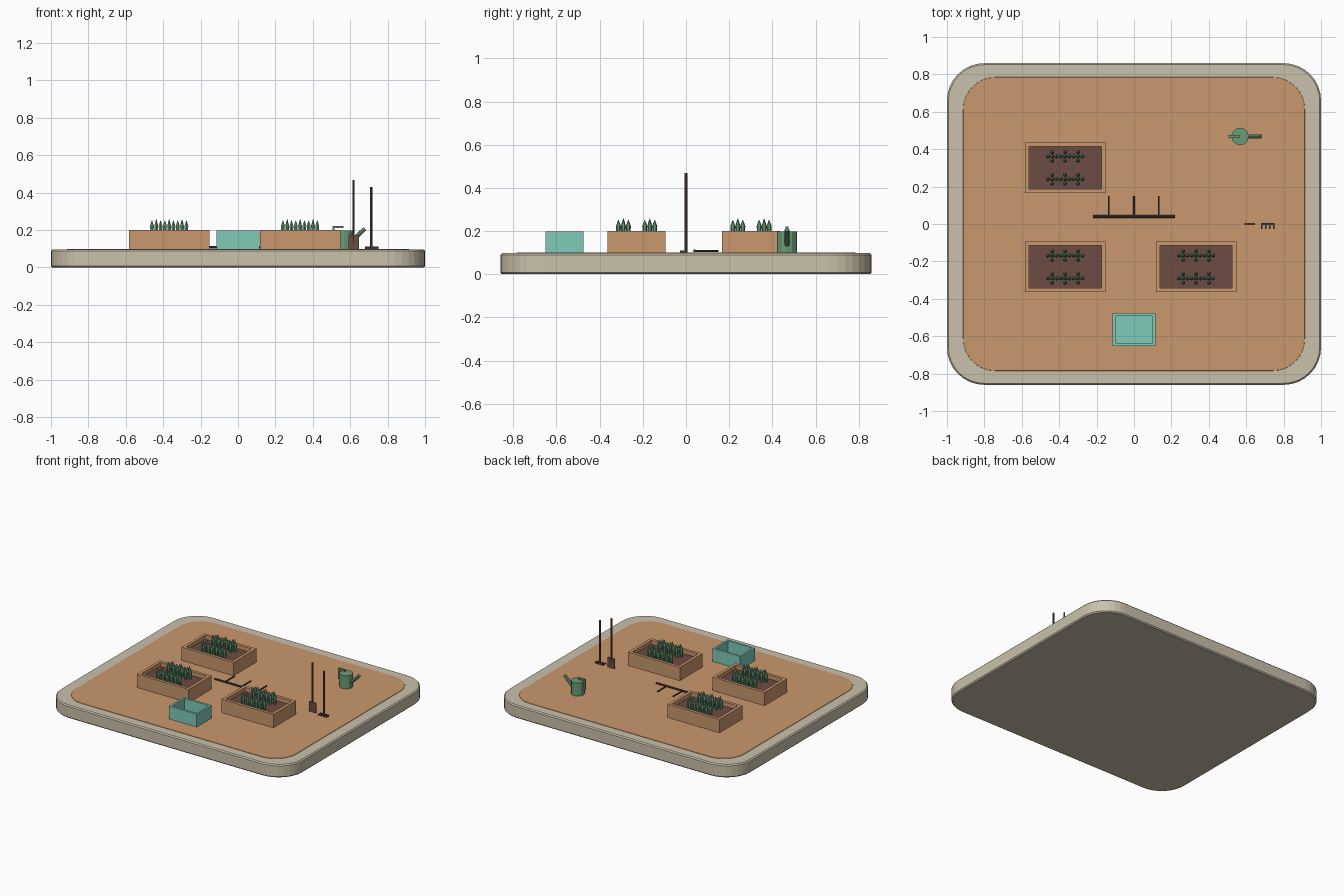
import bpy, bmesh, math
from mathutils import Vector, Matrix

if "Cube" in bpy.data.objects:
    bpy.data.objects.remove(bpy.data.objects["Cube"])


def material(name, hexcode):
    def lin(c):
        c /= 255
        return c / 12.92 if c <= 0.04045 else ((c + 0.055) / 1.055) ** 2.4
    m = bpy.data.materials.new(name)
    m.diffuse_color = [lin(int(hexcode[i:i + 2], 16)) for i in (0, 2, 4)] + [1]
    m.use_nodes = True
    m.node_tree.nodes["Principled BSDF"].inputs["Base Color"].default_value = m.diffuse_color
    return m


STONE = material("pale stone", "CBC1AC")
CLAY = material("terracotta", "CB986E")
SOIL = material("soil brown", "6D4C43")
GREEN = material("leaf green", "6B9B78")
TEAL = material("teal", "80CBBA")
DARK = material("dark metal", "4A4341")


def finish(bm, name, mat):
    bmesh.ops.recalc_face_normals(bm, faces=bm.faces)
    me = bpy.data.meshes.new(name)
    bm.to_mesh(me)
    bm.free()
    me.materials.append(mat)
    ob = bpy.data.objects.new(name, me)
    bpy.context.collection.objects.link(ob)
    return ob


def add_box(bm, x0, x1, y0, y1, z0, z1):
    m = Matrix.Translation(((x0 + x1) / 2, (y0 + y1) / 2, (z0 + z1) / 2)) @ \
        Matrix.Diagonal((x1 - x0, y1 - y0, z1 - z0, 1))
    bmesh.ops.create_cube(bm, size=1, matrix=m)


def add_rod(bm, a, b, r1, r2=None, sides=8):
    a, b = Vector(a), Vector(b)
    d = b - a
    m = Matrix.Translation((a + b) / 2) @ d.to_track_quat('Z', 'Y').to_matrix().to_4x4()
    bmesh.ops.create_cone(bm, cap_ends=True, segments=sides, radius1=r1,
                          radius2=r1 if r2 is None else r2, depth=d.length, matrix=m)


def slab(name, hx, hy, r, z0, z1, bevel, mat):
    # rounded rectangle rings stacked with a small edge bevel
    bm = bmesh.new()
    rings = []
    for z, inset in ((z0, bevel), (z0 + bevel, 0), (z1 - bevel, 0), (z1, bevel)):
        ring = []
        for k, (sx, sy) in enumerate(((1, 1), (-1, 1), (-1, -1), (1, -1))):
            for i in range(9):
                a = math.pi / 2 * (k + i / 8)
                ring.append(bm.verts.new((sx * (hx - r) + (r - inset) * math.cos(a),
                                          sy * (hy - r) + (r - inset) * math.sin(a), z)))
        rings.append(ring)
    for lo, hi in zip(rings, rings[1:]):
        for i in range(len(lo)):
            j = (i + 1) % len(lo)
            bm.faces.new((lo[i], lo[j], hi[j], hi[i]))
    bm.faces.new(rings[0])
    bm.faces.new(rings[-1])
    return finish(bm, name, mat)


def add_walls(bm, cx, cy, hx, hy, t, z0, z1):
    for s in (-1, 1):
        ys = sorted((cy + s * hy, cy + s * (hy - t)))
        add_box(bm, cx - hx, cx + hx, *ys, z0, z1)
        xs = sorted((cx + s * hx, cx + s * (hx - t)))
        add_box(bm, *xs, cy - hy + t, cy + hy - t, z0, z1)


# plinth and ground
slab("plinth", 1.0, 0.86, 0.2, 0.0, 0.097, 0.008, STONE)
slab("ground", 0.913, 0.785, 0.17, 0.05, 0.1, 0.001, CLAY)

# raised beds with soil and plants
for n, (cx, cy) in enumerate(((-0.368, 0.301), (-0.368, -0.229), (0.332, -0.229))):
    bm = bmesh.new()
    add_walls(bm, cx, cy, 0.215, 0.135, 0.022, 0.098, 0.2)
    finish(bm, f"bed_frame_{n}", CLAY)
    bm = bmesh.new()
    add_box(bm, cx - 0.193, cx + 0.193, cy - 0.113, cy + 0.113, 0.098, 0.17)
    finish(bm, f"bed_soil_{n}", SOIL)
    bm = bmesh.new()
    for i in (-1, 0, 1):
        for j in (-1, 1):
            for dx, dy in ((0, 0), (1, 0), (-1, 0), (0, 1), (0, -1)):
                x, y = cx + i * 0.069 + dx * 0.023, cy + j * 0.061 + dy * 0.023
                top = 0.252 if dx or dy else 0.258
                add_rod(bm, (x, y, 0.165), (x, y, 0.222), 0.007, 0.012, 6)
                add_rod(bm, (x, y, 0.222), (x, y, top), 0.012, 0.001, 6)
    finish(bm, f"bed_plants_{n}", GREEN)

# open teal crate
bm = bmesh.new()
add_walls(bm, 0, -0.564, 0.115, 0.088, 0.016, 0.099, 0.197)
add_box(bm, -0.1, 0.1, -0.637, -0.491, 0.099, 0.115)
finish(bm, "crate", TEAL)

# pipe with three branches
bm = bmesh.new()
add_rod(bm, (-0.218, 0.04, 0.108), (0.218, 0.04, 0.108), 0.007)
for x in (-0.135, 0, 0.132):
    add_rod(bm, (x, 0.04, 0.108), (x, 0.15, 0.108), 0.005)
finish(bm, "water_pipe", DARK)

# shovel
bm = bmesh.new()
add_rod(bm, (0.617, 0, 0.13), (0.617, 0, 0.468), 0.006)
add_box(bm, 0.59, 0.647, -0.005, 0.005, 0.1, 0.172)
finish(bm, "shovel", SOIL)

# rake
bm = bmesh.new()
add_rod(bm, (0.712, 0, 0.1), (0.712, 0, 0.43), 0.006)
finish(bm, "rake_handle", SOIL)
bm = bmesh.new()
add_box(bm, 0.68, 0.75, -0.005, 0.005, 0.1, 0.111)
for i in range(4):
    x = 0.684 + i * 0.0207
    add_box(bm, x - 0.004, x + 0.004, -0.028, -0.004, 0.101, 0.109)
finish(bm, "rake_head", DARK)

# watering can: body, spout, bent handle
bm = bmesh.new()
add_rod(bm, (0.567, 0.468, 0.099), (0.567, 0.468, 0.198), 0.047, sides=12)
add_rod(bm, (0.598, 0.468, 0.13), (0.678, 0.468, 0.207), 0.012, 0.011)
add_box(bm, 0.505, 0.517, 0.461, 0.475, 0.14, 0.221)
add_box(bm, 0.517, 0.563, 0.461, 0.475, 0.21, 0.221)
add_box(bm, 0.517, 0.53, 0.461, 0.475, 0.14, 0.152)
finish(bm, "watering_can", GREEN)
